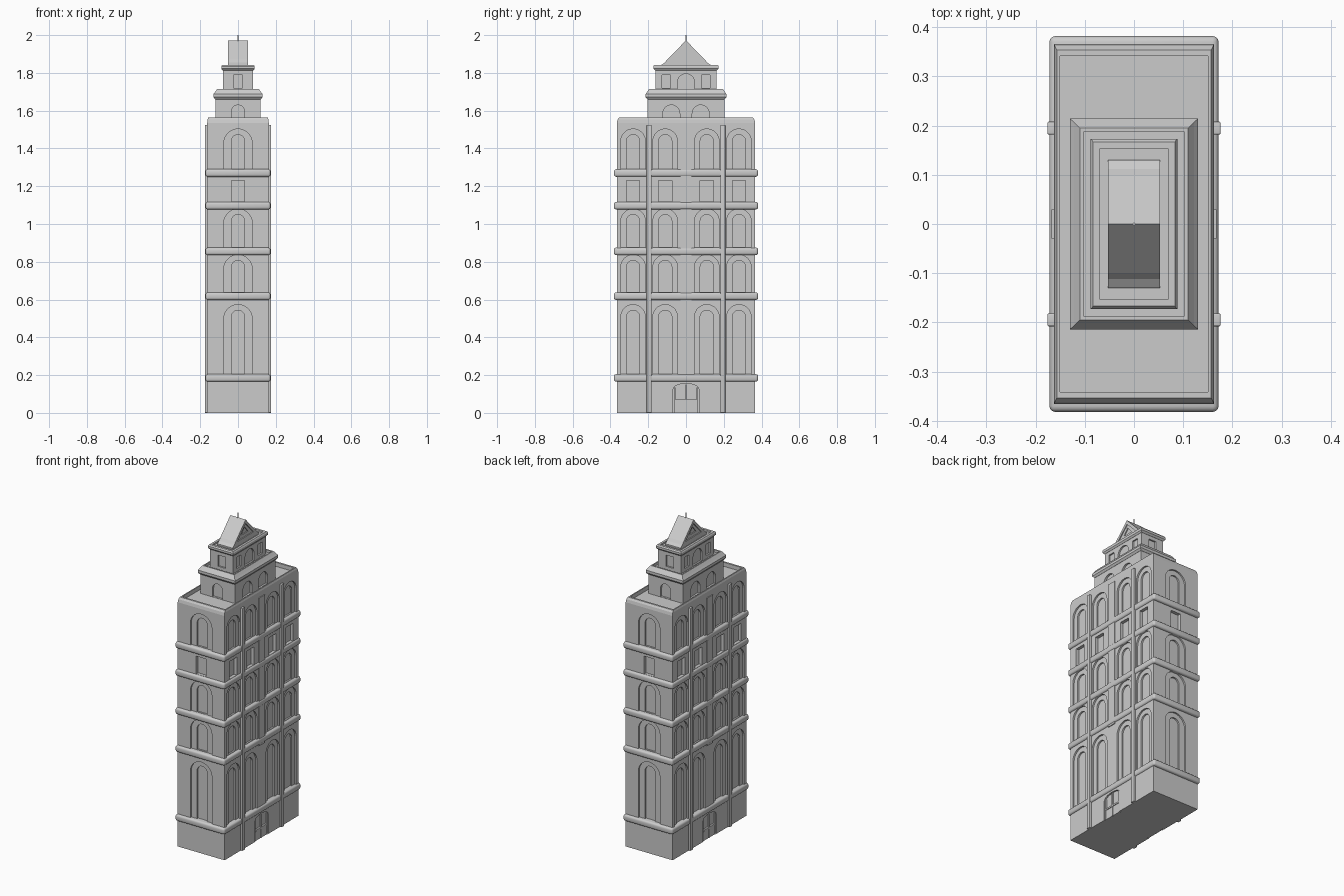
import bpy, bmesh, math

if "Cube" in bpy.data.objects:
    bpy.data.objects.remove(bpy.data.objects["Cube"])

FACES = [('x', 1), ('x', -1), ('y', 1), ('y', -1)]


def finish(name, bm, angle=30):
    bmesh.ops.recalc_face_normals(bm, faces=bm.faces[:])
    me = bpy.data.meshes.new(name)
    bm.to_mesh(me)
    bm.free()
    ob = bpy.data.objects.new(name, me)
    bpy.context.collection.objects.link(ob)
    return ob


def smooth(ob):
    bpy.ops.object.select_all(action='DESELECT')
    ob.select_set(True)
    bpy.context.view_layer.objects.active = ob
    bpy.ops.object.shade_smooth_by_angle(angle=math.radians(35))


def box(name, hx, hy, z0, z1, cx=0, cy=0, bevel=0):
    bm = bmesh.new()
    bmesh.ops.create_cube(bm, size=1)
    for v in bm.verts:
        v.co = (v.co.x * 2 * hx + cx, v.co.y * 2 * hy + cy, z0 + (v.co.z + 0.5) * (z1 - z0))
    if bevel:
        bmesh.ops.bevel(bm, geom=bm.edges[:], offset=bevel, segments=3, profile=0.5, affect='EDGES')
    ob = finish(name, bm)
    if bevel:
        smooth(ob)
    return ob


def stack(name, rings):
    """Closed solid from stacked rectangles (half x, half y, z)."""
    bm = bmesh.new()
    loops = [[bm.verts.new((sx * hx, sy * hy, z)) for sx, sy in ((-1, -1), (1, -1), (1, 1), (-1, 1))]
             for hx, hy, z in rings]
    for a, b in zip(loops, loops[1:]):
        for i in range(4):
            j = (i + 1) % 4
            bm.faces.new((a[i], a[j], b[j], b[i]))
    bm.faces.new(loops[0][::-1])
    bm.faces.new(loops[-1])
    return finish(name, bm)


def prism(bm, outline, axis, d0, d1):
    """Extrude an outline of (u, z) points along a horizontal axis."""
    def put(u, z, d):
        return bm.verts.new((d, u, z) if axis == 'x' else (u, d, z))
    a = [put(u, z, d0) for u, z in outline]
    b = [put(u, z, d1) for u, z in outline]
    bm.faces.new(a[::-1])
    bm.faces.new(b)
    for i in range(len(a)):
        j = (i + 1) % len(a)
        bm.faces.new((a[i], a[j], b[j], b[i]))


def opening(u, z0, z1, h, rise):
    """Window outline; rise is the arch height (0 gives a rectangle)."""
    if not rise:
        return [(u - h, z0), (u + h, z0), (u + h, z1), (u - h, z1)]
    arc = [(u + h * math.cos(math.pi * i / 14), z1 - rise + rise * math.sin(math.pi * i / 14))
           for i in range(15)]
    return [(u - h, z0), (u + h, z0)] + arc


def carve(ob, half, cuts, depth):
    """Cut openings {axis: [(u, z0, z1, half width, rise)]} into both faces per axis."""
    bm = bmesh.new()
    for axis, s in FACES:
        w = half[axis]
        for c in cuts.get(axis, []):
            prism(bm, opening(*c), axis, s * (w + 0.02), s * (w - depth))
    cutter = finish('cutter', bm)
    cutter.hide_render = True
    mod = ob.modifiers.new('cut', 'BOOLEAN')
    mod.object, mod.operation, mod.solver = cutter, 'DIFFERENCE', 'EXACT'
    bpy.context.view_layer.objects.active = ob
    bpy.ops.object.modifier_apply(modifier=mod.name)
    bpy.data.objects.remove(cutter)


# Main block with softened parapet and sunken roof deck
W = {'x': 0.163, 'y': 0.366}
body = stack('main_block', [(0.163, 0.366, 0), (0.163, 0.366, 1.535), (0.161, 0.362, 1.553),
                            (0.157, 0.354, 1.565), (0.15, 0.342, 1.565), (0.15, 0.342, 1.54)])
outer, inner = {'x': [], 'y': []}, {'x': [], 'y': []}
bays = [('y', 0, 0.075)] + [('x', u, 0.065) for u in (-0.28, -0.11, 0.11, 0.28)]
for axis, u, h in bays:
    for z0, z1 in ((0.2, 0.573), (0.637, 0.837), (0.873, 1.08), (1.288, 1.503)):
        outer[axis].append((u, z0, z1, h, h))
        inner[axis].append((u, z0 + 0.004, z1 - 0.03, 0.035, 0.035))
    inner[axis].append((u, 1.118, 1.23, 0.035, 0))
outer['x'].append((0, -0.01, 0.155, 0.068, 0.03))
carve(body, W, outer, 0.01)
carve(body, W, inner, 0.02)

# Belt courses
for i, z in enumerate((0.185, 0.618, 0.855, 1.097, 1.27)):
    box(f'belt_course_{i}', 0.172, 0.382, z - 0.02, z + 0.02, bevel=0.012)

# Pilasters, centre strips and doors on the long sides
for s in (-1, 1):
    for t in (-1, 1):
        box('pilaster', 0.012, 0.013, 0, 1.525, s * 0.164, t * 0.195, bevel=0.003)
        box('door_leaf', 0.003, 0.026, 0, 0.06, s * 0.156, t * 0.029)
        box('door_post', 0.004, 0.004, 0, 0.135, s * 0.158, t * 0.06)
    box('centre_strip', 0.004, 0.029, 0.59, 1.52, s * 0.164, 0)
    box('door_transom', 0.005, 0.056, 0.06, 0.07, s * 0.158, 0)
    box('door_mullion', 0.004, 0.003, 0, 0.15, s * 0.158, 0)

# Lower setback with flared cornice
low = box('lower_setback', 0.12, 0.203, 1.53, 1.68)
carve(low, {'x': 0.12, 'y': 0.203},
      {'x': [(-0.078, 1.542, 1.63, 0.045, 0.045), (0.078, 1.542, 1.63, 0.045, 0.045)],
       'y': [(0, 1.542, 1.63, 0.035, 0.035)]}, 0.012)
stack('lower_cornice', [(0.121, 0.204, 1.66), (0.13, 0.214, 1.672), (0.13, 0.214, 1.688),
                        (0.122, 0.207, 1.698), (0.11, 0.195, 1.715), (0.103, 0.187, 1.715),
                        (0.103, 0.187, 1.7)])

# Upper setback with cornice
top = box('upper_setback', 0.08, 0.162, 1.68, 1.83)
carve(top, {'x': 0.08, 'y': 0.162},
      {'x': [(0, 1.705, 1.795, 0.045, 0.045), (-0.105, 1.72, 1.79, 0.022, 0),
             (0.105, 1.72, 1.79, 0.022, 0)],
       'y': [(0, 1.72, 1.79, 0.025, 0)]}, 0.01)
stack('upper_cornice', [(0.081, 0.163, 1.812), (0.088, 0.173, 1.822), (0.088, 0.173, 1.835),
                        (0.083, 0.167, 1.843), (0.069, 0.153, 1.843), (0.069, 0.153, 1.833)])

# Gabled crown with stepped triangular recesses
bm = bmesh.new()
prism(bm, [(-0.13, 1.83), (0.13, 1.83), (0.13, 1.842), (0.112, 1.855), (0.1, 1.87), (0, 1.972),
           (-0.1, 1.87), (-0.112, 1.855), (-0.13, 1.842)], 'x', -0.053, 0.053)
crown = finish('gable_crown', bm)
for k, (h, z0, z1, d) in enumerate(((0.08, 1.865, 1.947, 0.006), (0.033, 1.885, 1.925, 0.012))):
    bm = bmesh.new()
    for s in (-1, 1):
        prism(bm, [(-h, z0), (h, z0), (0, z1)], 'x', s * 0.08, s * (0.053 - d))
    tri = finish('gable_cutter', bm)
    mod = crown.modifiers.new('cut', 'BOOLEAN')
    mod.object, mod.operation, mod.solver = tri, 'DIFFERENCE', 'EXACT'
    bpy.context.view_layer.objects.active = crown
    bpy.ops.object.modifier_apply(modifier=mod.name)
    bpy.data.objects.remove(tri)

# Roof pole
bpy.ops.mesh.primitive_cylinder_add(vertices=8, radius=0.003, depth=0.04, location=(0, 0, 1.98))
bpy.context.object.name = 'roof_pole'
